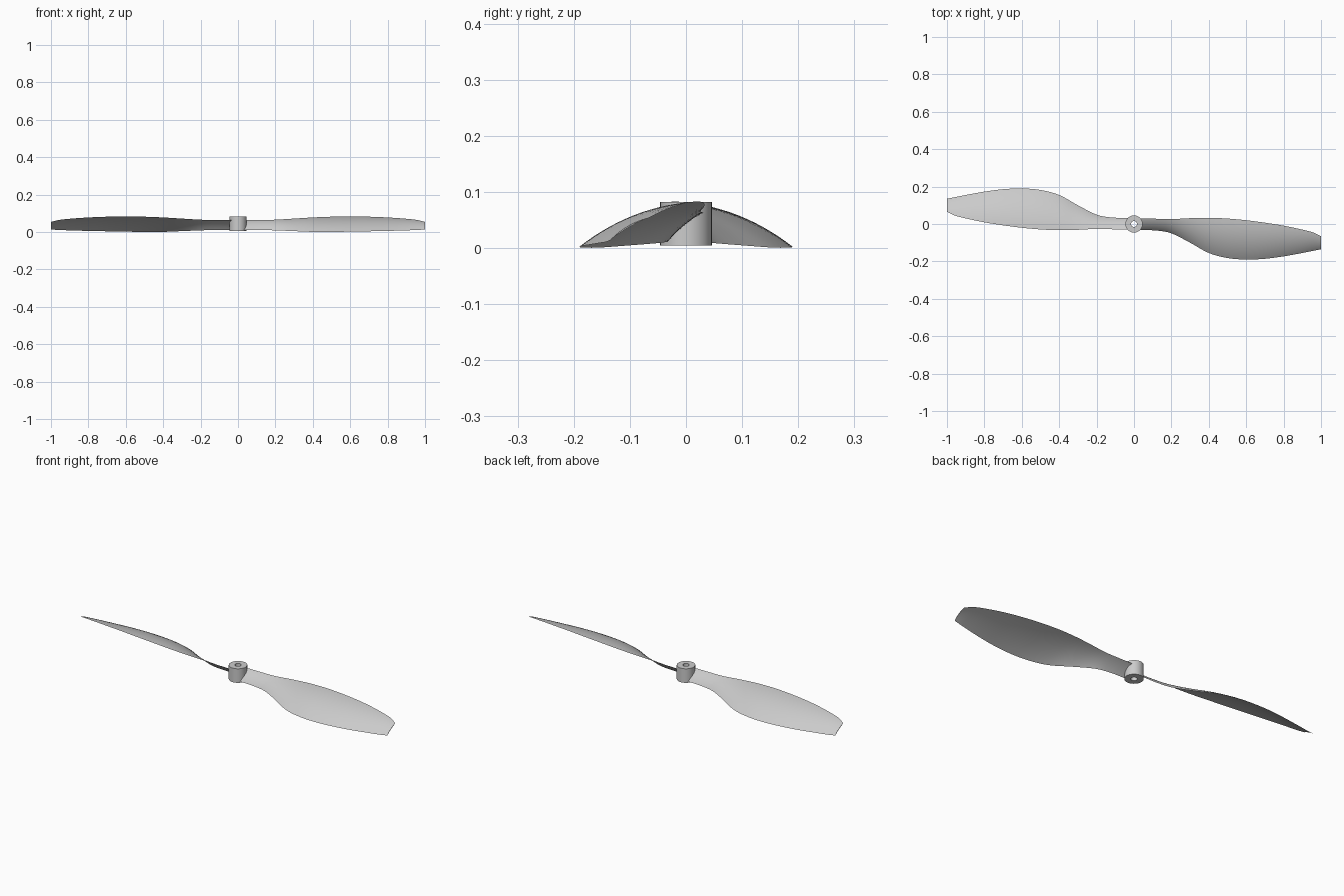
import bpy
import bmesh
import math
from mathutils import Vector, Matrix

default_cube = bpy.data.objects.get("Cube")
if default_cube:
    bpy.data.objects.remove(default_cube, do_unlink=True)

# Single plain grey material
grey = bpy.data.materials.new("light_grey")
grey.use_nodes = True
colour = (0.6, 0.6, 0.6, 1.0)
grey.diffuse_color = colour
grey.node_tree.nodes["Principled BSDF"].inputs["Base Color"].default_value = colour


def finish(bm, name, angle):
    """Turn a bmesh into a smooth-shaded object with sharp edges kept."""
    bmesh.ops.remove_doubles(bm, verts=bm.verts[:], dist=0.00001)
    bmesh.ops.recalc_face_normals(bm, faces=bm.faces[:])
    mesh = bpy.data.meshes.new(name)
    bm.to_mesh(mesh)
    bm.free()
    mesh.materials.append(grey)
    obj = bpy.data.objects.new(name, mesh)
    bpy.context.collection.objects.link(obj)
    bpy.ops.object.select_all(action="DESELECT")
    obj.select_set(True)
    bpy.context.view_layer.objects.active = obj
    bpy.ops.object.shade_smooth_by_angle(angle=math.radians(angle))
    return obj


def spline(points, steps):
    """Interpolate rows of values smoothly along the blade."""
    rows = [points[0]] + points + [points[-1]]
    result = []
    for a, b, c, d in zip(rows, rows[1:], rows[2:], rows[3:]):
        for step in range(steps):
            t = step / steps
            result.append([
                q + t * ((r - p) + t * ((2 * p - 5 * q + 4 * r - s)
                                        + t * (3 * q - p - 3 * r + s))) / 2
                for p, q, r, s in zip(a, b, c, d)])
    return result + [list(points[-1])]


# Blade stations: x, high edge y and z, low edge y and z
STATIONS = [
    (0.03, 0.03, 0.063, -0.032, 0.012),
    (0.12, 0.028, 0.064, -0.035, 0.011),
    (0.2, 0.026, 0.066, -0.05, 0.009),
    (0.3, 0.031, 0.072, -0.1, 0.005),
    (0.4, 0.033, 0.078, -0.155, 0.001),
    (0.5, 0.029, 0.082, -0.182, 0.001),
    (0.6, 0.02, 0.083, -0.19, 0.002),
    (0.7, 0.007, 0.082, -0.186, 0.004),
    (0.8, -0.009, 0.078, -0.173, 0.006),
    (0.9, -0.03, 0.071, -0.155, 0.009),
    (0.96, -0.046, 0.064, -0.143, 0.011),
    (1.0, -0.066, 0.054, -0.135, 0.014),
]
CHORD_STEPS = 14


def section(bm, x, high_y, high_z, low_y, low_z):
    """One cambered, thin aerofoil ring."""
    low, high = Vector((x, low_y, low_z)), Vector((x, high_y, high_z))
    chord = high - low
    lift = Vector((0, -chord.z, chord.y))
    fractions = [i / CHORD_STEPS for i in range(CHORD_STEPS + 1)]
    outline = [(t, 0.075) for t in fractions]
    outline += [(t, 0.045) for t in reversed(fractions[1:-1])]
    return [bm.verts.new(low + chord * t + lift * (camber * 4 * t * (1 - t)))
            for t, camber in outline]


def make_blade(name, turn):
    bm = bmesh.new()
    rings = [section(bm, *row) for row in spline(STATIONS, 5)]
    for inner, outer in zip(rings, rings[1:]):
        for i in range(len(inner)):
            j = (i + 1) % len(inner)
            bm.faces.new((inner[i], inner[j], outer[j], outer[i]))
    # Close root and tip with strips between upper and lower skins
    count = len(rings[0])
    for ring in (rings[0], rings[-1]):
        for i in range(CHORD_STEPS):
            loop = [ring[i], ring[i + 1],
                    ring[(count - i - 1) % count], ring[(count - i) % count]]
            bm.faces.new(list(dict.fromkeys(loop)))
    bmesh.ops.transform(bm, matrix=Matrix.Rotation(turn, 4, "Z"), verts=bm.verts[:])
    return finish(bm, name, 40)


# Hub: rectangular profile turned around the axis, leaving a through bore
def make_hub(outer, bore, bottom, top):
    bm = bmesh.new()
    profile = [(bore, bottom), (outer, bottom), (outer, top), (bore, top)]
    verts = [bm.verts.new((r, 0, z)) for r, z in profile]
    edges = [bm.edges.new((verts[i], verts[(i + 1) % 4])) for i in range(4)]
    bmesh.ops.spin(bm, geom=verts + edges, cent=(0, 0, 0), axis=(0, 0, 1),
                   angle=math.tau, steps=48, use_merge=True)
    return finish(bm, "hub", 30)


make_hub(0.046, 0.016, 0.005, 0.082)
make_blade("left_blade", 0)
make_blade("right_blade", math.pi)
